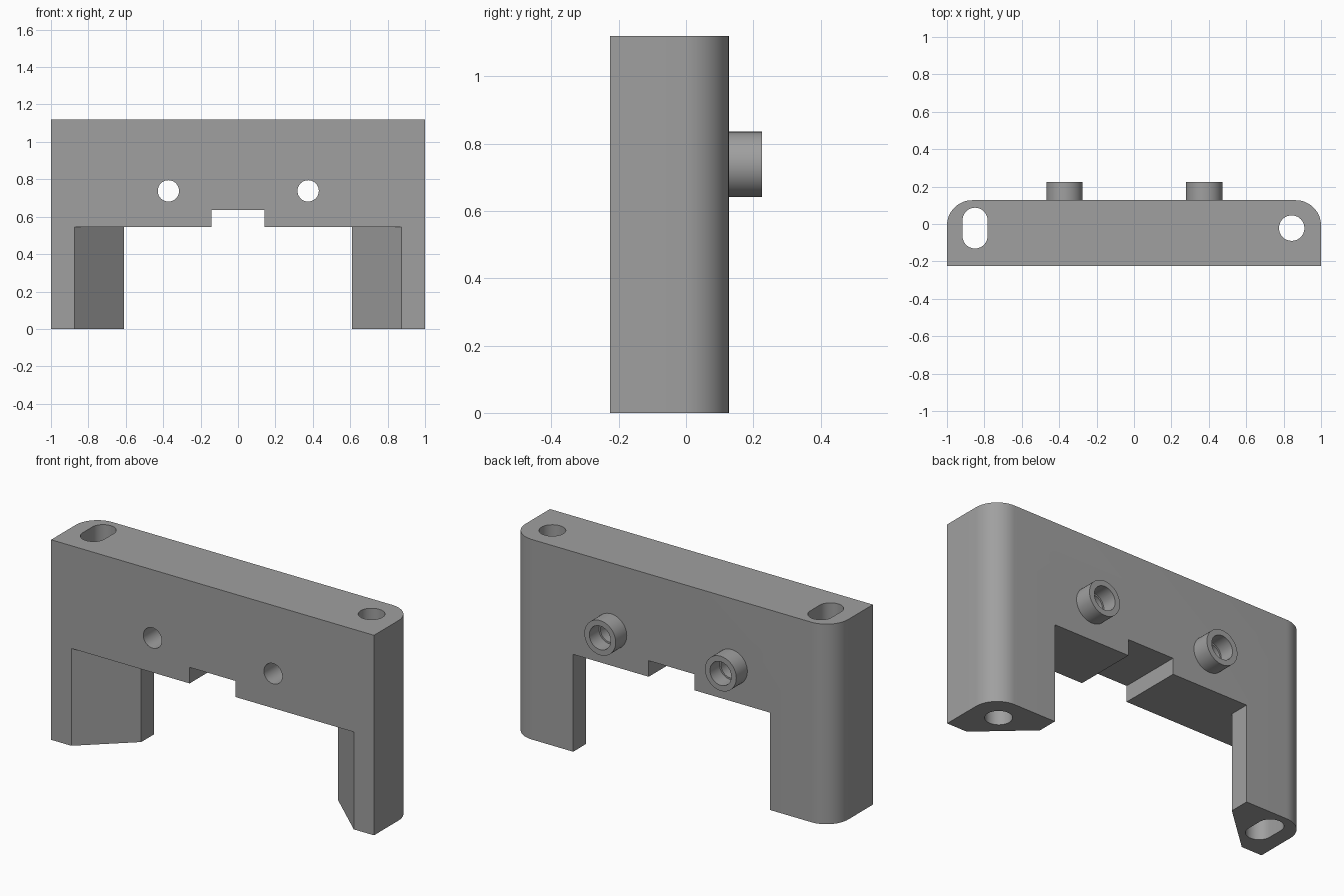
import bpy, bmesh, math
from mathutils import Matrix

if "Cube" in bpy.data.objects:
    bpy.data.objects.remove(bpy.data.objects["Cube"])

FRONT, BACK, TOP = -0.225, 0.127, 1.12
SPAN_Z, HOLE_Y, BOSS_Z = 0.545, -0.022, 0.738

grey = bpy.data.materials.new("grey plastic")
grey.diffuse_color = (0.35, 0.35, 0.35, 1)
grey.use_nodes = True
grey.node_tree.nodes["Principled BSDF"].inputs["Base Color"].default_value = grey.diffuse_color


def prism(name, outline, z0, z1, matrix=Matrix()):
    """Extrude a closed outline from z0 to z1, then place it with matrix."""
    bm = bmesh.new()
    face = bm.faces.new([bm.verts.new((x, y, z0)) for x, y in outline])
    ext = bmesh.ops.extrude_face_region(bm, geom=[face])
    verts = [g for g in ext["geom"] if isinstance(g, bmesh.types.BMVert)]
    bmesh.ops.translate(bm, verts=verts, vec=(0, 0, z1 - z0))
    bmesh.ops.recalc_face_normals(bm, faces=bm.faces)
    bm.transform(matrix)
    mesh = bpy.data.meshes.new(name)
    bm.to_mesh(mesh)
    bm.free()
    mesh.materials.append(grey)
    obj = bpy.data.objects.new(name, mesh)
    bpy.context.collection.objects.link(obj)
    return obj


def arc(cx, cy, r, a0, a1, n):
    return [(cx + r * math.cos(math.radians(a0 + (a1 - a0) * i / n)),
             cy + r * math.sin(math.radians(a0 + (a1 - a0) * i / n)))
            for i in range(n + 1)]


def circle(cx, cy, r, n=48):
    return arc(cx, cy, r, 0, 360, n)[:-1]


def along_y(x, z):
    """Turn a z extrusion so that it runs along +y through (x, z)."""
    return Matrix.Translation((x, 0, z)) @ Matrix.Rotation(-math.pi / 2, 4, 'X')


def combine(target, tool, operation):
    mod = target.modifiers.new(tool.name, 'BOOLEAN')
    mod.operation, mod.solver, mod.object = operation, 'EXACT', tool
    bpy.context.view_layer.objects.active = target
    bpy.ops.object.modifier_apply(modifier=mod.name)
    bpy.data.objects.remove(tool)


# Block with rounded rear corners
R = 0.135
outline = [(-1, FRONT), (1, FRONT)]
outline += arc(1 - R, BACK - R, R, 0, 90, 16)
outline += arc(-1 + R, BACK - R, R, 90, 180, 16)
bracket = prism("bracket_body", outline, 0, TOP)

# Opening between the legs, flared towards the front
half = [(0.985, FRONT - 0.1), (0.61, 0.015), (0.61, 0.4)]
opening = half + [(-x, y) for x, y in reversed(half)]
combine(bracket, prism("leg_opening", opening, -0.1, SPAN_Z), 'DIFFERENCE')

# Notch in the underside of the span
notch = [(-0.142, -0.5), (0.142, -0.5), (0.142, 0.5), (-0.142, 0.5)]
combine(bracket, prism("notch", notch, SPAN_Z - 0.1, 0.635), 'DIFFERENCE')

# Vertical slot and round hole through the legs
slot = (arc(-0.85, HOLE_Y + 0.042, 0.067, 0, 180, 24)
        + arc(-0.85, HOLE_Y - 0.042, 0.067, 180, 360, 24))
combine(bracket, prism("slot", slot, -0.1, TOP + 0.1), 'DIFFERENCE')
combine(bracket, prism("round_hole", circle(0.843, HOLE_Y, 0.068), -0.1, TOP + 0.1), 'DIFFERENCE')

# Rear bosses with stepped through holes
for x in (-0.372, 0.375):
    place = along_y(x, BOSS_Z)
    combine(bracket, prism("boss", circle(0, 0, 0.097), BACK - 0.05, 0.225, place), 'UNION')
    combine(bracket, prism("bore", circle(0, 0, 0.057), -0.4, 0.4, place), 'DIFFERENCE')
    combine(bracket, prism("counterbore", circle(0, 0, 0.066), 0.14, 0.4, place), 'DIFFERENCE')

# Smooth the curved walls, keep the edges crisp
bpy.ops.object.select_all(action='DESELECT')
bracket.select_set(True)
bpy.context.view_layer.objects.active = bracket
bpy.ops.object.shade_smooth_by_angle(angle=math.radians(30))
